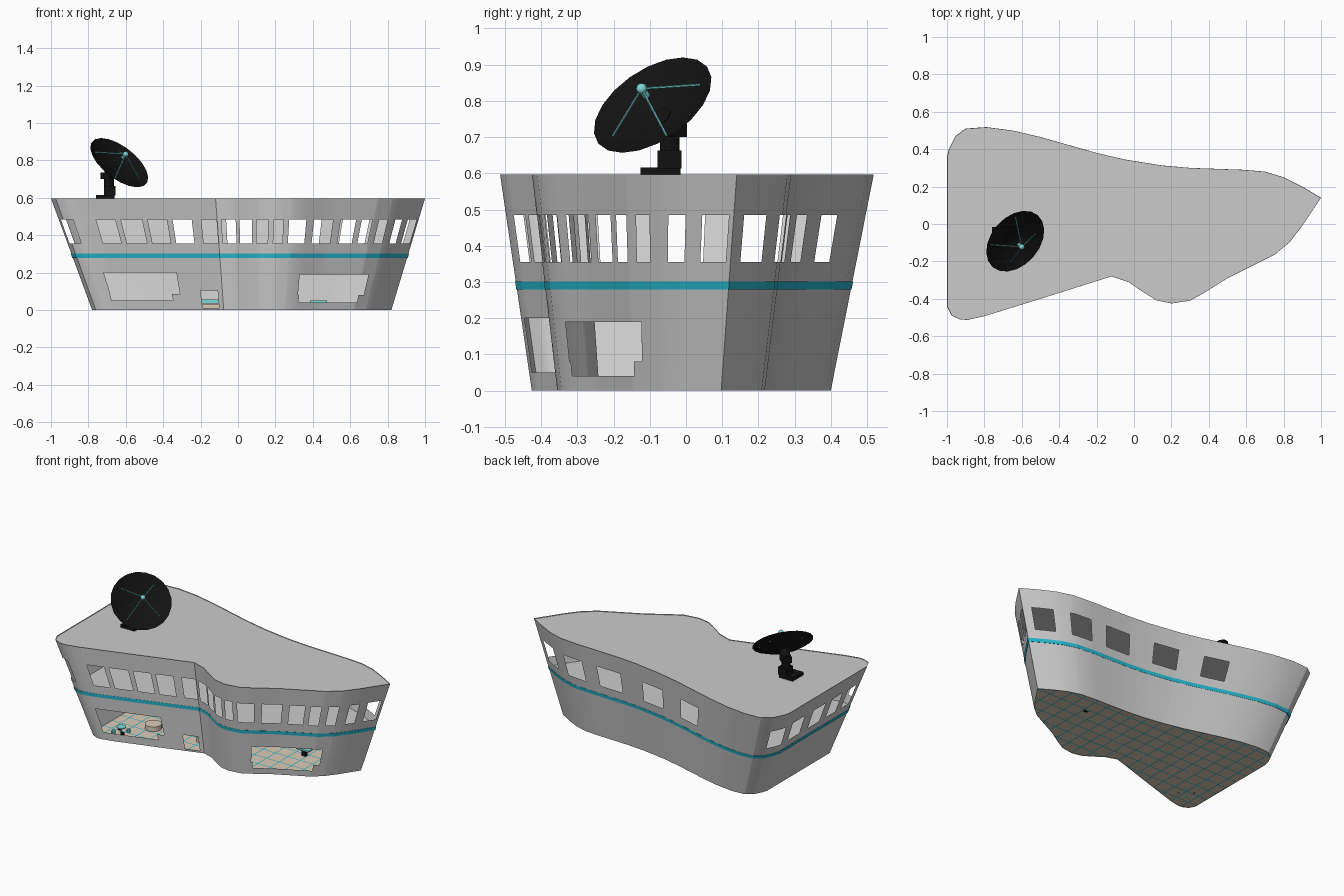
import bpy, bmesh, math
from mathutils import Vector, Matrix

if "Cube" in bpy.data.objects:
    bpy.data.objects.remove(bpy.data.objects["Cube"])

H = 0.597


def mat(name, c):
    m = bpy.data.materials.new(name)
    m.diffuse_color = (*c, 1)
    m.use_nodes = True
    m.node_tree.nodes["Principled BSDF"].inputs["Base Color"].default_value = m.diffuse_color
    return m


TEAL = mat("teal", (0.02, 0.48, 0.62))
CYAN = mat("pale_cyan", (0.2, 0.7, 0.7))
BLACK = mat("black", (0.006, 0.006, 0.006))
BEIGE = mat("beige", (0.72, 0.6, 0.47))


def finish(bm, name, *mats, smooth=False):
    me = bpy.data.meshes.new(name)
    bm.to_mesh(me)
    bm.free()
    ob = bpy.data.objects.new(name, me)
    bpy.context.collection.objects.link(ob)
    for m in mats:
        me.materials.append(m)
    if smooth:
        bpy.ops.object.select_all(action='DESELECT')
        ob.select_set(True)
        bpy.context.view_layer.objects.active = ob
        bpy.ops.object.shade_smooth_by_angle(angle=math.radians(30))
    return ob


# roof outline, counter-clockwise from the middle of the left end
P = [Vector(p) for p in [
    (-1, .09), (-1, -.44), (-.975, -.49), (-.93, -.51), (-.89, -.513), (-.8, -.493), (-.5, -.4),
    (-.12, -.28), (-.03, -.31), (.05, -.365), (.12, -.408), (.2, -.425), (.3, -.41), (.38, -.365),
    (.5, -.29), (.75, -.165), (.83, -.1), (.9, -.01), (1, .14), (.9, .2), (.8, .25), (.7, .28),
    (.58, .29), (.3, .3), (.15, .313), (-.05, .345), (-.2, .38), (-.5, .465), (-.65, .5),
    (-.79, .518), (-.9, .51), (-.955, .47), (-.99, .4), (-1, .36)]]
N = len(P)


def at(u, z, k=1.0):
    """Point on the flared wall at outline parameter u and height z."""
    i = int(u) % N
    p = P[i].lerp(P[(i + 1) % N], u - int(u))
    t = z / H
    s = .8 + .2 * t
    return Vector(((s * p.x + .02 * (1 - t)) * k, (s * p.y - .015 * (1 - t)) * k, z))


def find(side, v, z):
    """Outline parameter where a side reaches x (front, back) or y (left)."""
    ax, sg = {'front': (0, 1), 'back': (0, -1), 'left': (1, -1)}[side]
    for i in range(N):
        a, b = at(i, z), at(i + .99999, z)
        if side == 'left' and a.x > -.75:
            continue
        d = b[ax] - a[ax]
        if d * sg > 1e-6 and (v - a[ax]) * sg >= 0 and (b[ax] - v) * sg >= 0:
            return i + (v - a[ax]) / d * .99999
    raise ValueError((side, v))


# openings: (u0, u1, z0, z1)
holes = []


def hole(s0, a, s1, b, z0, z1):
    zm = (z0 + z1) / 2
    holes.append((find(s0, a, zm), find(s1, b, zm), z0, z1))


W0, W1 = .355, .485
for a, b in [(-.74, -.64), (-.61, -.5), (-.47, -.37), (-.34, -.24), (-.19, -.11), (-.085, -.01),
             (.01, .075), (.1, .16), (.19, .24), (.27, .36), (.4, .5), (.54, .62), (.65, .705),
             (.74, .785), (.825, .86), (.89, .938)]:
    hole('front', a, 'front', b, W0, W1)
for a, b in [(.9, .79), (.69, .55), (.44, .27), (.1, -.06), (-.22, -.37)]:
    hole('back', a, 'back', b, W0, W1)
for a, b in [(.43, .33), (.26, .14), (.05, -.07), (-.14, -.24), (-.3, -.38)]:
    hole('left', a, 'left', b, W0, W1)
hole('left', -.44, 'front', -.86, W0, W1)
hole('front', -.7, 'front', -.32, .085, .2)
hole('front', -.68, 'front', -.35, .05, .085)
hole('front', .325, 'front', .685, .08, .19)
hole('front', .325, 'front', .64, .04, .08)
hole('front', -.195, 'front', -.105, .012, .105)

# outer wall: one thin sheet, split at every opening edge
us = sorted(set([round(h[k], 5) for h in holes for k in (0, 1)] + [float(i) for i in range(N)]))
zs = sorted({0, H} | {h[k] for h in holes for k in (2, 3)})
bm = bmesh.new()
grid = [[bm.verts.new(at(u, z)) for z in zs] for u in us]
for i, u in enumerate(us):
    un = us[i + 1] if i + 1 < len(us) else N
    for j in range(len(zs) - 1):
        um, zm = (u + un) / 2, (zs[j] + zs[j + 1]) / 2
        if any(a < um < b and c < zm < d for a, b, c, d in holes):
            continue
        n = grid[(i + 1) % len(us)]
        bm.faces.new((grid[i][j], n[j], n[j + 1], grid[i][j + 1]))
bmesh.ops.delete(bm, geom=[v for v in bm.verts if not v.link_faces], context='VERTS')
finish(bm, "outer_wall", smooth=True)

# teal stripe around the wall
bm = bmesh.new()
ring = [[bm.verts.new(at(i, z, k)) for z, k in ((.279, 1), (.279, 1.004), (.301, 1.004), (.301, 1))]
        for i in range(N)]
for i in range(N):
    a, b = ring[i], ring[(i + 1) % N]
    for j in range(3):
        bm.faces.new((a[j], b[j], b[j + 1], a[j + 1]))
finish(bm, "wall_stripe", TEAL)


# roof and floors
def slab(z):
    b = bmesh.new()
    b.faces.new([b.verts.new(at(i, z)) for i in range(N)])
    return b


finish(slab(.592), "roof")
finish(slab(.3), "upper_floor")
bm = slab(.004)
STEP, LW = .09, .003
for ax in (0, 1):
    for k in range(-10, 11):
        for s in (-LW, LW):
            co, no = Vector(), Vector()
            co[ax], no[ax] = k * STEP + s, 1
            bmesh.ops.bisect_plane(bm, geom=bm.verts[:] + bm.edges[:] + bm.faces[:],
                                   plane_co=co, plane_no=no, dist=1e-6)
for f in bm.faces:
    c = f.calc_center_median()
    if any(abs(c[a] - round(c[a] / STEP) * STEP) < LW for a in (0, 1)):
        f.material_index = 1
finish(bm, "tiled_floor", BEIGE, TEAL)


def box(name, c, s, m=None, rot=None):
    b = bmesh.new()
    M = Matrix.Translation(c) @ (rot or Matrix.Identity(4)) @ Matrix.Diagonal((*s, 1))
    bmesh.ops.create_cube(b, size=1, matrix=M)
    return finish(b, name, *([m] if m else []))


def rod(name, a, b, r, m, seg=8):
    a, b = Vector(a), Vector(b)
    d = b - a
    g = bmesh.new()
    bmesh.ops.create_cone(g, cap_ends=True, segments=seg, radius1=r, radius2=r, depth=d.length,
                          matrix=Matrix.Translation((a + b) / 2) @ d.to_track_quat('Z', 'Y').to_matrix().to_4x4())
    return finish(g, name, m, smooth=True)


# low furniture inside
rod("cafe_table_leg", (-.64, -.29, .004), (-.64, -.29, .038), .006, CYAN)
rod("cafe_table_top", (-.64, -.29, .038), (-.64, -.29, .044), .028, CYAN, 16)
for k in range(4):
    a = math.radians(45 + 90 * k)
    x, y = -.64 + .045 * math.cos(a), -.29 + .045 * math.sin(a)
    rod("stool", (x, y, .004), (x, y, .025), .012, BLACK if k % 2 else CYAN)
rod("round_counter", (-.52, -.13, .004), (-.52, -.13, .035), .05, BEIGE, 20)
box("reception_desk", (-.15, -.12, .018), (.1, .04, .028), BEIGE)
box("reception_top", (-.15, -.12, .045), (.1, .045, .022), CYAN)
box("desk", (.43, .07, .046), (.09, .04, .01), CYAN)
box("desk_base", (.43, .07, .022), (.03, .02, .038), BLACK)

# satellite dish and its mount
C = Vector((-.635, -.092, .788))
n = Vector((.54, -.47, .70)).normalized()
u = Vector((.656, .754, 0)).normalized()
w = n.cross(u)
R, D = .184, .05


def bowl(r, a):
    return C + (u * math.cos(a) + w * math.sin(a)) * r + n * (D * ((r / R) ** 2 - 1))


bm = bmesh.new()
tip = bm.verts.new(bowl(0, 0))
SEG = 20
rings = [[bm.verts.new(bowl(R * q, 2 * math.pi * k / SEG)) for k in range(SEG)] for q in (.25, .5, .75, 1)]
for k in range(SEG):
    j = (k + 1) % SEG
    bm.faces.new((tip, rings[0][k], rings[0][j]))
    for a, b in zip(rings, rings[1:]):
        bm.faces.new((a[k], b[k], b[j], a[j]))
finish(bm, "dish", BLACK)

feed = C + n * .065
bm = bmesh.new()
bmesh.ops.create_uvsphere(bm, u_segments=12, v_segments=8, radius=.015, matrix=Matrix.Translation(feed))
finish(bm, "dish_receiver", CYAN, smooth=True)
rod("receiver_collar", feed - n * .03, feed - n * .01, .011, CYAN, 12)
for k in range(4):
    rod("receiver_strut", feed, bowl(.14, math.radians(45 + 90 * k)), .0035, CYAN, 6)

box("dish_base", (-.71, -.07, .606), (.1, .11, .02), BLACK)
box("dish_pedestal", (-.685, -.046, .638), (.062, .066, .05), BLACK)
rod("dish_post", (-.69, -.045, .66), (-.69, -.045, .715), .027, BLACK, 12)
box("dish_yoke", (-.69, -.043, .718), (.06, .07, .035), BLACK, Matrix.Rotation(math.radians(49), 4, 'Z'))
rod("dish_arm", (-.69, -.043, .72), C - n * (D - .004), .03, BLACK, 12)
